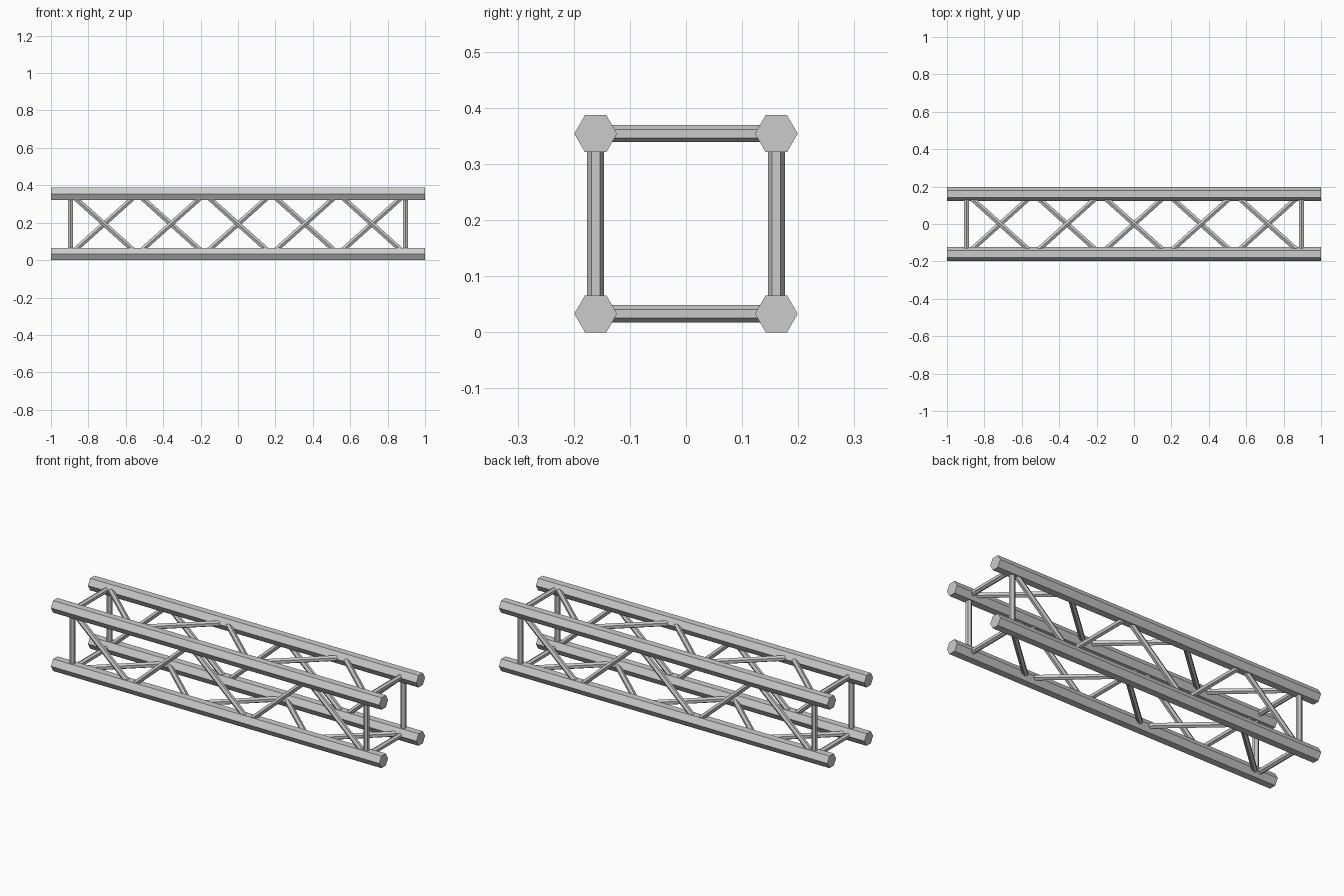
import bpy, math
from mathutils import Vector

if "Cube" in bpy.data.objects:
    bpy.data.objects.remove(bpy.data.objects["Cube"])

Y, ZLO, ZHI = 0.161, 0.033, 0.354    # chord centre lines
END, SLEEVE = 1.0, 0.925             # chord end, start of end sleeve
NODE, BAYS = 0.895, 5                # end post position, diagonals per side


def hex_bar(name, p, q, ridge, radius):
    """Closed hexagonal bar from p to q with one edge facing 'ridge'."""
    p, q, u = Vector(p), Vector(q), Vector(ridge).normalized()
    v = (q - p).normalized().cross(u)
    verts = []
    for c in (p, q):
        for i in range(6):
            a = i * math.pi / 3
            verts.append(c + radius * (math.cos(a) * u + math.sin(a) * v))
    faces = [(i, (i + 1) % 6, (i + 1) % 6 + 6, i + 6) for i in range(6)]
    faces += [tuple(range(5, -1, -1)), tuple(range(6, 12))]
    me = bpy.data.meshes.new(name)
    me.from_pydata(verts, [], faces)
    ob = bpy.data.objects.new(name, me)
    bpy.context.collection.objects.link(ob)
    return ob


# four main chords, each with a short sleeve at both ends
corners = {"front_top": (-Y, ZHI), "back_top": (Y, ZHI),
           "back_bottom": (Y, ZLO), "front_bottom": (-Y, ZLO)}
for name, (y, z) in corners.items():
    for part, a, b in (("chord", -SLEEVE, SLEEVE),
                       ("left_sleeve", -END, -SLEEVE),
                       ("right_sleeve", SLEEVE, END)):
        hex_bar(f"{name}_{part}", (a, y, z), (b, y, z), (0, 1, 0), 0.0381)

# each side: the chord where the zigzag starts, the opposite chord, outward normal
sides = {"front": ("front_top", "front_bottom", (0, -1, 0)),
         "top": ("back_top", "front_top", (0, 0, 1)),
         "back": ("back_bottom", "back_top", (0, 1, 0)),
         "bottom": ("front_bottom", "back_bottom", (0, 0, -1))}
step = 2 * NODE / BAYS
for side, (start, other, normal) in sides.items():
    pair = (corners[start], corners[other])
    # end posts
    for label, x in (("left", -NODE), ("right", NODE)):
        hex_bar(f"{side}_{label}_post", (x, *pair[0]), (x, *pair[1]), normal, 0.0152)
    # zigzag diagonals
    for i in range(BAYS):
        x = -NODE + i * step
        hex_bar(f"{side}_diagonal_{i + 1}", (x, *pair[i % 2]),
                (x + step, *pair[(i + 1) % 2]), normal, 0.0152)
